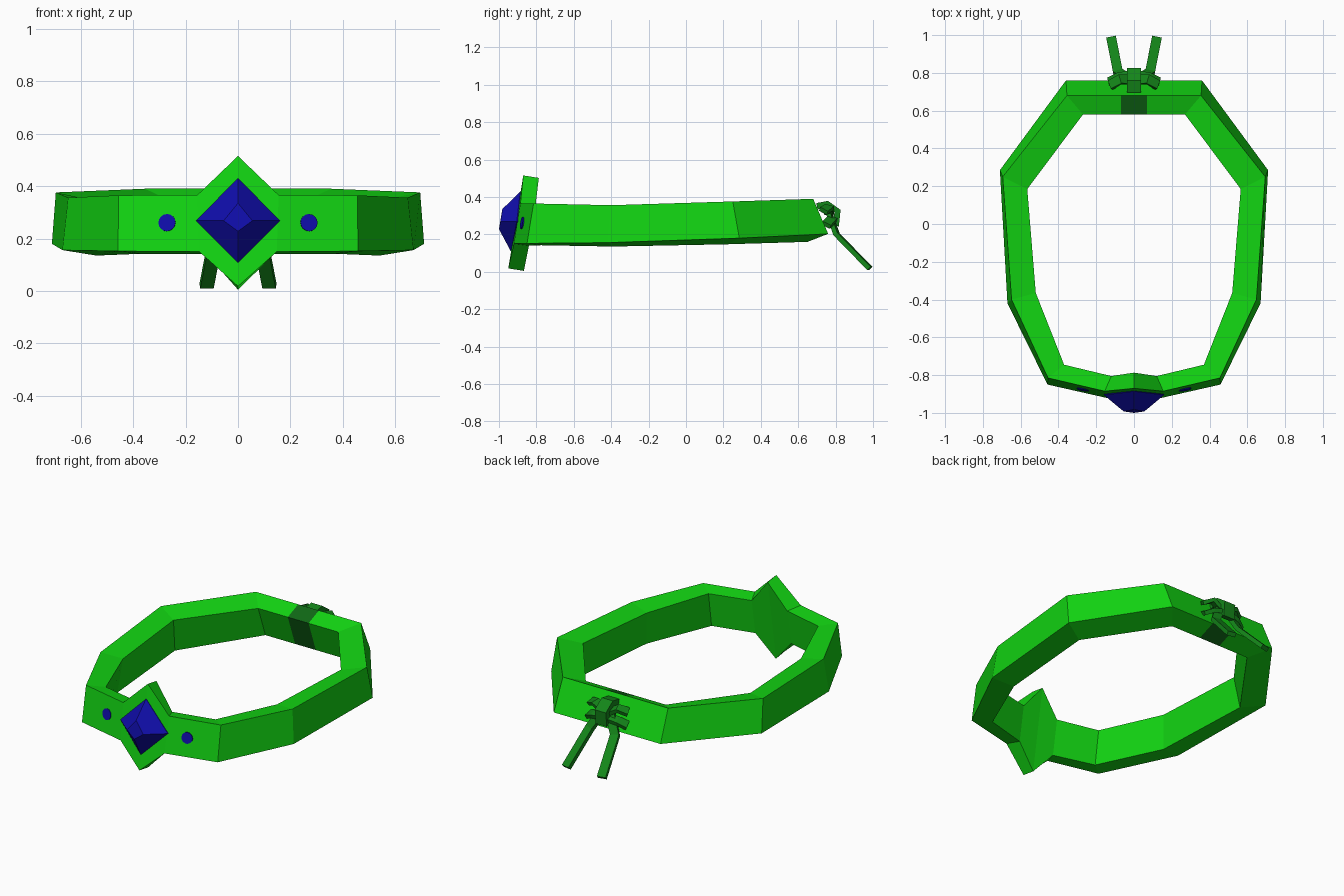
import bpy, bmesh, math
from mathutils import Vector, Matrix

if "Cube" in bpy.data.objects:
    bpy.data.objects.remove(bpy.data.objects["Cube"])


def material(name, rgb):
    m = bpy.data.materials.new(name)
    m.diffuse_color = (*rgb, 1)
    m.use_nodes = True
    m.node_tree.nodes["Principled BSDF"].inputs["Base Color"].default_value = m.diffuse_color
    return m


GREEN = material("bright green", (0.006, 0.66, 0.006))
WRAP = material("deep green", (0.005, 0.14, 0.008))
CORD = material("cord green", (0.007, 0.24, 0.01))
BLUE = material("gem blue", (0.005, 0.004, 0.4))


def make(name, bm, *mats):
    bmesh.ops.recalc_face_normals(bm, faces=bm.faces)
    me = bpy.data.meshes.new(name)
    bm.to_mesh(me)
    bm.free()
    for m in mats:
        me.materials.append(m)
    ob = bpy.data.objects.new(name, me)
    bpy.context.collection.objects.link(ob)
    return ob


def loft(bm, rings, closed=False):
    """Skin equal-sized rings of points; caps the ends when open."""
    vs = [[bm.verts.new(p) for p in r] for r in rings]
    n = len(vs[0])
    pairs = list(zip(vs, vs[1:])) + ([(vs[-1], vs[0])] if closed else [])
    for a, b in pairs:
        for i in range(n):
            j = (i + 1) % n
            bm.faces.new((a[i], a[j], b[j], b[i]))
    if not closed:
        bm.faces.new(vs[0])
        bm.faces.new(vs[-1])


def mirror(p):
    return (-p[0], p[1], p[2])


# Band: cross-sections (outer top, outer bottom, inner bottom, inner top), back to front
half = [
    [(.07, .68, .39), (.07, .76, .203), (.07, .65, .16), (.07, .58, .35)],
    [(.355, .68, .39), (.36, .76, .203), (.27, .65, .16), (.27, .58, .35)],
    [(.695, .25, .376), (.71, .285, .18), (.58, .22, .147), (.565, .185, .35)],
    [(.648, -.40, .356), (.67, -.42, .156), (.54, -.39, .135), (.52, -.365, .337)],
    [(.455, -.815, .365), (.458, -.85, .152), (.37, -.775, .142), (.37, -.745, .35)],
    [(.155, -.885, .366), (.148, -.92, .15), (.12, -.84, .14), (.12, -.805, .352)],
    [(0, -.87, .515), (0, -.95, .018), (0, -.867, .005), (0, -.787, .502)],
]
rings = half + [[mirror(p) for p in r] for r in reversed(half[:-1])]
bm = bmesh.new()
loft(bm, rings, closed=True)
bm.normal_update()
bmesh.ops.recalc_face_normals(bm, faces=bm.faces)
for f in bm.faces:
    c = f.calc_center_median()
    # wrap under the knot: the short back segment, except its outer face
    if c.y > .5 and abs(c.x) < .01 and f.normal.y < .8:
        f.material_index = 1
make("band", bm, GREEN, WRAP)

# Front gem: diamond base tapering to a small tilted table
bm = bmesh.new()
loft(bm, [
    [(0, -.875, .43), (.16, -.89, .268), (0, -.925, .108), (-.16, -.89, .268)],
    [(0, -.886, .43), (.16, -.905, .268), (0, -.936, .108), (-.16, -.905, .268)],
    [(0, -.982, .335), (.055, -.992, .268), (0, -1.0, .228), (-.055, -.992, .268)],
])
make("front_gem", bm, BLUE)

# Round studs lying flush on the front faces
for s, side in ((1, "right"), (-1, "left")):
    n = Vector((.2 * s, -1, .16)).normalized()
    bm = bmesh.new()
    bmesh.ops.create_cone(bm, cap_ends=True, segments=16, radius1=.033,
                          radius2=.033, depth=.014,
                          matrix=Matrix.Translation((.27 * s, -.873, .26))
                          @ n.to_track_quat('Z', 'Y').to_matrix().to_4x4())
    make("stud_" + side, bm, BLUE)


def strap(path, across, width, thick):
    """Rings of a flat ribbon following a path."""
    out = []
    path = [Vector(p) for p in path]
    for i, p in enumerate(path):
        d = (path[min(i + 1, len(path) - 1)] - path[max(i - 1, 0)]).normalized()
        w = Vector(across)
        w = (w - d * w.dot(d)).normalized()
        t = d.cross(w) * thick / 2
        w = w * width / 2
        out.append([p + w + t, p - w + t, p - w - t, p + w - t])
    return out


# Cord bow on the back: hanging tails and pairs of bow loops
tail = strap([(.03, .77, .30), (.085, .805, .20), (.12, .983, .018)], (1, -.2, 0), .052, .025)
upper = strap([(.02, .765, .31), (.075, .765, .345), (.125, .735, .325)], (0, 1, -.3), .05, .024)
lower = strap([(.02, .785, .285), (.08, .775, .275), (.13, .75, .25)], (0, 1, -.3), .05, .024)
for s, side in ((1, "right"), (-1, "left")):
    for name, shape in (("tail", tail), ("upper_loop", upper), ("lower_loop", lower)):
        bm = bmesh.new()
        loft(bm, [[(p[0] * s, p[1], p[2]) for p in r] for r in shape])
        make(f"cord_{name}_{side}", bm, CORD)

# Knot in the middle of the bow
bm = bmesh.new()
loft(bm, strap([(0, .70, .35), (0, .755, .362), (0, .81, .325), (0, .80, .245)], (1, 0, 0), .075, .035))
make("cord_knot", bm, CORD)
